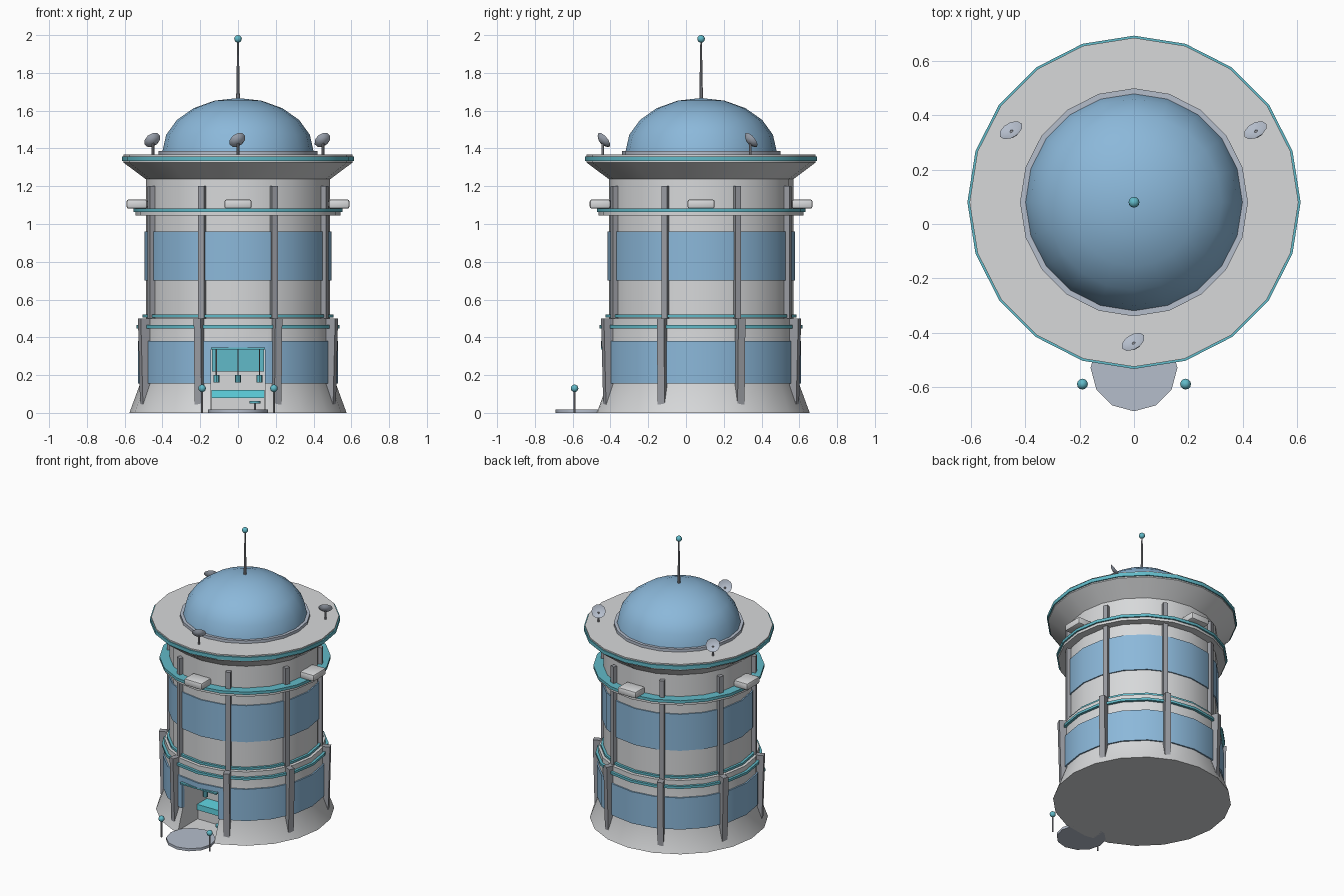
import bpy, bmesh, math
from mathutils import Vector, Matrix

if "Cube" in bpy.data.objects:
    bpy.data.objects.remove(bpy.data.objects["Cube"], do_unlink=True)

CY = 0.08      # tower axis
SIDES = 20


def material(name, rgb):
    m = bpy.data.materials.new(name)
    m.use_nodes = True
    col = (*rgb, 1)
    m.diffuse_color = col
    m.node_tree.nodes["Principled BSDF"].inputs["Base Color"].default_value = col
    return m


WALL = material("pale wall", (0.68, 0.69, 0.70))
GLASS = material("window blue", (0.26, 0.48, 0.70))
TEAL = material("teal trim", (0.12, 0.49, 0.58))
METAL = material("blue grey metal", (0.46, 0.51, 0.60))
STEEL = material("steel grey", (0.33, 0.34, 0.37))
GLOW = material("bright cyan", (0.12, 0.68, 0.78))


def finish(name, bm, mat, smooth=True):
    bmesh.ops.recalc_face_normals(bm, faces=bm.faces)
    me = bpy.data.meshes.new(name)
    bm.to_mesh(me)
    bm.free()
    me.materials.append(mat)
    ob = bpy.data.objects.new(name, me)
    bpy.context.collection.objects.link(ob)
    bpy.ops.object.select_all(action='DESELECT')
    ob.select_set(True)
    bpy.context.view_layer.objects.active = ob
    if smooth:
        bpy.ops.object.shade_smooth_by_angle(angle=math.radians(32))
    return ob


def lathe(name, profile, mat, loop=False, sides=SIDES, place=(0, CY, 0), turn=None):
    """Spin an (r, z) profile round the z axis."""
    bm = bmesh.new()
    vs = [bm.verts.new((r, 0, z)) for r, z in profile]
    pairs = list(zip(vs, vs[1:])) + ([(vs[-1], vs[0])] if loop else [])
    es = [bm.edges.new(p) for p in pairs]
    bmesh.ops.spin(bm, geom=vs + es, cent=(0, 0, 0), axis=(0, 0, 1),
                   angle=math.tau, steps=sides)
    bmesh.ops.remove_doubles(bm, verts=bm.verts, dist=1e-5)
    mtx = Matrix.Translation(place)
    if turn:
        mtx = mtx @ turn
    bm.transform(mtx)
    return finish(name, bm, mat)


def band(name, r0, r1, z0, z1, mat):
    return lathe(name, [(r0, z0), (r1, z0), (r1, z1), (r0, z1)], mat, loop=True)


def rod(name, x, y, z0, z1, r0, r1, mat, sides=8):
    return lathe(name, [(0, z0), (r0, z0), (r1, z1), (0, z1)], mat,
                 sides=sides, place=(x, y, 0))


def ball(name, x, y, z, r, mat):
    bm = bmesh.new()
    bmesh.ops.create_uvsphere(bm, u_segments=12, v_segments=8, radius=r,
                              matrix=Matrix.Translation((x, y, z)))
    return finish(name, bm, mat)


def box(name, lo, hi, mat, angle=None, bevel=0, taper=0):
    """Box between two corners; with an angle, x is the radial direction from the axis."""
    lo, hi = Vector(lo), Vector(hi)
    bm = bmesh.new()
    bmesh.ops.create_cube(bm, size=1)
    for v in bm.verts:
        v.co = (lo + hi) / 2 + v.co * (hi - lo)
        if taper and v.co.x > (lo.x + hi.x) / 2 and v.co.z < (lo.z + hi.z) / 2:
            v.co.x -= taper
    if bevel:
        bmesh.ops.bevel(bm, geom=bm.edges[:], offset=bevel, segments=2,
                        affect='EDGES', profile=0.5)
    if angle is not None:
        bm.transform(Matrix.Translation((0, CY, 0)) @ Matrix.Rotation(angle, 4, 'Z'))
    return finish(name, bm, mat, smooth=bool(bevel))


# Tower shell with flared foot, ledge and flared roof
tower = lathe("tower_wall", [(0, 0), (0.575, 0), (0.52, 0.15), (0.52, 0.5), (0.488, 0.5),
                             (0.488, 1.237), (0.606, 1.325), (0.606, 1.367), (0, 1.367)], WALL)
lower_glass = band("lower_windows", 0.5, 0.53, 0.155, 0.38, GLASS)
band("upper_windows", 0.47, 0.496, 0.7, 0.96, GLASS)

# Doorway cut through the shell
cutter = box("door_cutter", (-0.143, -0.7, 0.012), (0.143, -0.15, 0.345), WALL)
for ob in (tower, lower_glass):
    mod = ob.modifiers.new("doorway", 'BOOLEAN')
    mod.operation = 'DIFFERENCE'
    mod.solver = 'EXACT'
    mod.object = cutter
    bpy.context.view_layer.objects.active = ob
    bpy.ops.object.modifier_apply(modifier=mod.name)
bpy.data.objects.remove(cutter, do_unlink=True)

# Trim rings
band("rim_trim", 0.59, 0.614, 1.333, 1.358, TEAL)
band("gallery_trim", 0.47, 0.552, 1.063, 1.083, TEAL)
band("gallery_base", 0.47, 0.542, 1.045, 1.063, WALL)
band("lower_trim", 0.5, 0.538, 0.448, 0.465, TEAL)
band("ledge_trim", 0.47, 0.505, 0.505, 0.52, TEAL)

# Dome, collar and aerial
lathe("dome_collar", [(0, 1.36), (0.42, 1.36), (0.42, 1.387), (0, 1.387)], METAL)
steps = 5
arc = [i * math.pi / 2 / steps for i in range(steps)]
lathe("dome", [(0, 1.38)] + [(0.4 * math.cos(t), 1.385 + 0.282 * math.sin(t)) for t in arc]
      + [(0, 1.667)], GLASS)
rod("aerial", 0, CY, 1.65, 1.98, 0.01, 0.004, STEEL)
ball("aerial_tip", 0, CY, 1.98, 0.02, TEAL)

# Ribs on both storeys
for i in range(8):
    a = math.pi / 8 + i * math.pi / 4
    box("lower_rib", (0.49, -0.02, 0.045), (0.565, 0.02, 0.5), STEEL, a, taper=0.012)
    box("upper_rib", (0.47, -0.016, 0.49), (0.512, 0.016, 1.2), STEEL, a)

# Gallery lamps
for i in range(4):
    box("gallery_lamp", (0.48, -0.072, 1.081), (0.59, 0.072, 1.13), WALL,
        i * math.pi / 2, bevel=0.012)

# Roof dishes, all aimed the same way
aim = Vector((-0.42, 0.7, 0.58)).to_track_quat('Z', 'Y').to_matrix().to_4x4()
for i in range(3):
    a = -math.pi / 2 + i * math.tau / 3
    x, y = 0.52 * math.cos(a), CY + 0.52 * math.sin(a)
    rod("dish_stem", x, y, 1.36, 1.435, 0.007, 0.007, STEEL, 6)
    lathe("dish", [(0, -0.014), (0.03, -0.006), (0.047, 0.008), (0.03, 0), (0, -0.005)],
          METAL, sides=10, place=(x, y, 1.44), turn=aim)

# Entrance pad and lamp posts
rod("entrance_pad", 0, -0.53, 0, 0.018, 0.16, 0.16, METAL, 12)
for x in (-0.19, 0.19):
    rod("path_post", x, -0.59, 0, 0.13, 0.006, 0.006, STEEL)
    ball("path_lamp", x, -0.59, 0.13, 0.02, TEAL)

# Room behind the doorway
box("wall_screen", (-0.138, -0.158, 0.22), (0.138, -0.149, 0.335), TEAL)
box("counter", (-0.14, -0.25, 0.012), (0.14, -0.16, 0.08), WALL)
box("counter_top", (-0.14, -0.26, 0.08), (0.14, -0.15, 0.12), GLOW)
box("lintel", (-0.143, -0.45, 0.335), (0.143, -0.43, 0.345), TEAL)
for x in (-0.115, 0, 0.113):
    rod("hanging_lamp_cord", x, -0.2, 0.2, 0.345, 0.003, 0.003, STEEL, 6)
    rod("hanging_lamp", x, -0.2, 0.16, 0.2, 0.016, 0.016, TEAL)
rod("stool_leg", 0.09, -0.33, 0.012, 0.055, 0.006, 0.006, STEEL)
rod("stool_seat", 0.09, -0.33, 0.05, 0.062, 0.03, 0.03, TEAL, 12)
